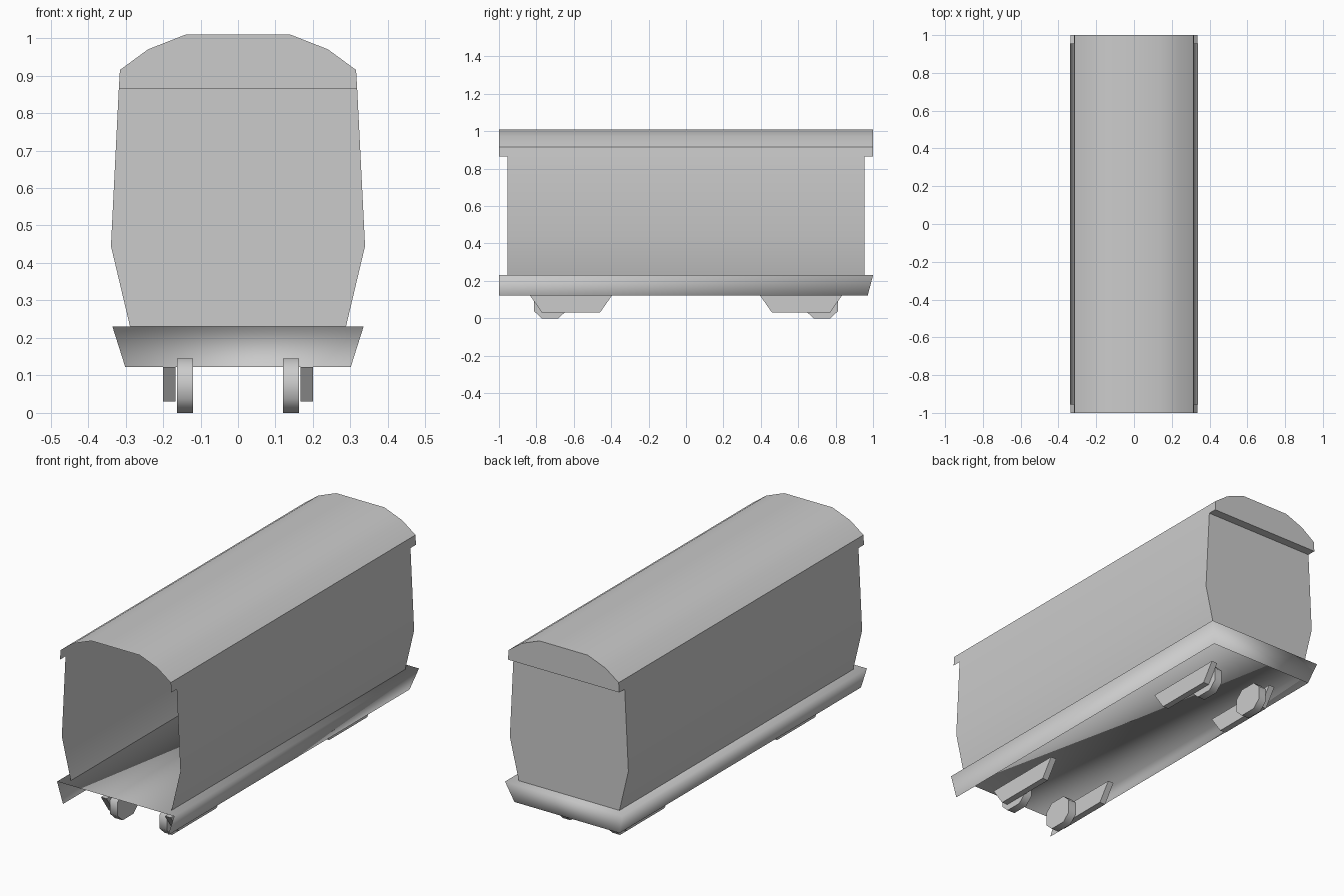
import bpy, bmesh

if "Cube" in bpy.data.objects:
    bpy.data.objects.remove(bpy.data.objects["Cube"])

END, WALL_END = 1.0, 0.955      # half lengths of roof/floor and of the walls
FLOOR_Z, SKIRT_Z, EAVE_Z = 0.23, 0.123, 0.865

# half cross-sections (x, z), from bottom to top
WALL = [(0.288, FLOOR_Z), (0.339, 0.445), (0.318, EAVE_Z)]
ROOF = [(0.318, EAVE_Z), (0.315, 0.915), (0.24, 0.97), (0.138, 1.01)]


def make(name, polygons, angle):
    """Mesh object from a list of corner loops, welded and smoothed by angle."""
    bm = bmesh.new()
    for loop in polygons:
        bm.faces.new([bm.verts.new(p) for p in loop])
    bmesh.ops.remove_doubles(bm, verts=bm.verts, dist=1e-5)
    bmesh.ops.recalc_face_normals(bm, faces=bm.faces)
    mesh = bpy.data.meshes.new(name)
    bm.to_mesh(mesh)
    bm.free()
    obj = bpy.data.objects.new(name, mesh)
    bpy.context.collection.objects.link(obj)
    bpy.ops.object.select_all(action='DESELECT')
    obj.select_set(True)
    bpy.context.view_layer.objects.active = obj
    bpy.ops.object.shade_smooth_by_angle(angle=angle)
    return obj


def sheet(profile, y0, y1):
    """Sweep an open x-z profile along y."""
    return [[(ax, y0, az), (bx, y0, bz), (bx, y1, bz), (ax, y1, az)]
            for (ax, az), (bx, bz) in zip(profile, profile[1:])]


def full(half):
    """Complete loop across both sides, starting at the lower right."""
    return half + [(-x, z) for x, z in reversed(half)]


def prism(profile, x0, x1):
    """Solid from a closed y-z profile, extruded along x."""
    faces = [[(x, y, z) for y, z in profile] for x in (x0, x1)]
    for (ay, az), (by, bz) in zip(profile, profile[1:] + profile[:1]):
        faces.append([(x0, ay, az), (x1, ay, az), (x1, by, bz), (x0, by, bz)])
    return faces


# Side walls and closed back wall; the front stays open
mirrored = [(-x, z) for x, z in WALL]
walls = sheet(WALL, -WALL_END, WALL_END) + sheet(mirrored, -WALL_END, WALL_END)
walls.append([(x, WALL_END, z) for x, z in full(WALL)])
make("body_walls", walls, 0.52)

# Roof shell with its back gable and the ledge under it
ex = ROOF[0][0]
roof = sheet(full(ROOF), -END, END)
roof.append([(x, END, z) for x, z in full(ROOF)])
roof.append([(ex, WALL_END, EAVE_Z), (ex, END, EAVE_Z),
             (-ex, END, EAVE_Z), (-ex, WALL_END, EAVE_Z)])
make("roof", roof, 0.65)

# Floor pan with a sloped skirt on the sides and back
tx, bx, by = 0.335, 0.301, 0.972
top = [(tx, -END), (tx, END), (-tx, END), (-tx, -END)]
low = [(bx, -END), (bx, by), (-bx, by), (-bx, -END)]
pan = [[(x, y, FLOOR_Z) for x, y in top]]
for i in range(3):
    pan.append([(*top[i], FLOOR_Z), (*top[i + 1], FLOOR_Z),
                (*low[i + 1], SKIRT_Z), (*low[i], SKIRT_Z)])
make("floor_pan", pan, 3.1)

# Four axle frames and four eight-sided wheels
for end, yn in ((-1, "front"), (1, "back")):
    for side, xn in ((-1, "left"), (1, "right")):
        frame = [(end * y, z) for y, z in
                 ((0.395, 0.123), (0.46, 0.03), (0.77, 0.03), (0.835, 0.123))]
        make(f"{yn}_{xn}_axle_frame", prism(frame, side * 0.167, side * 0.2), 0.5)
        wheel = [(end * 0.727 + y, 0.0725 + z) for y, z in
                 ((0.045, -0.0725), (0.085, -0.035), (0.085, 0.035), (0.045, 0.0725),
                  (-0.045, 0.0725), (-0.085, 0.035), (-0.085, -0.035), (-0.045, -0.0725))]
        make(f"{yn}_{xn}_wheel", prism(wheel, side * 0.12, side * 0.163), 0.9)
